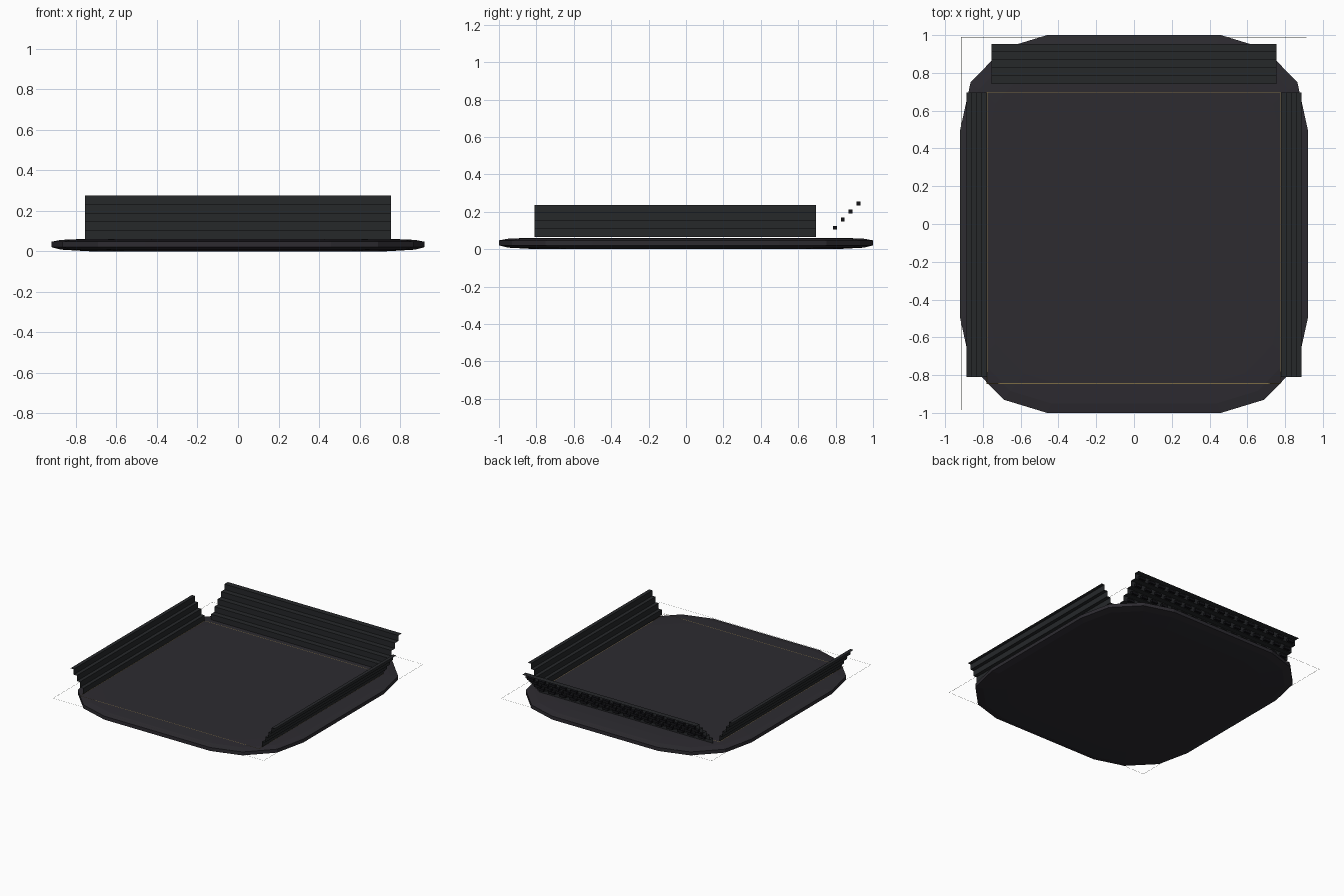
import bpy

if "Cube" in bpy.data.objects:
    bpy.data.objects.remove(bpy.data.objects["Cube"])


def material(name, rgb):
    m = bpy.data.materials.new(name)
    m.diffuse_color = (*rgb, 1)
    m.use_nodes = True
    m.node_tree.nodes["Principled BSDF"].inputs["Base Color"].default_value = m.diffuse_color
    return m


DARK = material("dark_floor", (0.026, 0.024, 0.030))
STEP = material("dark_steps", (0.019, 0.021, 0.023))
SEAT = material("black_seats", (0.006, 0.006, 0.008))
GOLD = material("gold_line", (0.20, 0.15, 0.06))
PALE = material("pale_line", (0.32, 0.36, 0.30))


def make(name, verts, faces, mat):
    me = bpy.data.meshes.new(name)
    me.from_pydata(verts, [], faces)
    me.update()
    me.materials.append(mat)
    ob = bpy.data.objects.new(name, me)
    bpy.context.collection.objects.link(ob)
    return ob


# Floor slab: rounded outline, thinning slightly towards the rim
quarter = [(0.92, 0.50), (0.865, 0.75), (0.69, 0.93), (0.46, 1.0)]
outline = (quarter + [(-x, y) for x, y in reversed(quarter)]
           + [(-x, -y) for x, y in quarter]
           + [(x, -y) for x, y in reversed(quarter)])
n = len(outline)
loops = [(0.80, 0.0), (0.95, 0.008), (1.0, 0.02), (1.0, 0.047), (0.95, 0.056), (0.85, 0.06)]
verts = [(x * s, y * s, z) for s, z in loops for x, y in outline]
faces = [(k * n + i, k * n + (i + 1) % n, (k + 1) * n + (i + 1) % n, (k + 1) * n + i)
         for k in range(len(loops) - 1) for i in range(n)]
faces += [tuple(reversed(range(n))), tuple(range((len(loops) - 1) * n, len(loops) * n))]
make("floor_slab", verts, faces, DARK)


# Thin boundary lines on the floor
def frame(name, x0, x1, y0, y1, z, w, mat):
    outer = [(x0, y0, z), (x1, y0, z), (x1, y1, z), (x0, y1, z)]
    inner = [(x0 + w, y0 + w, z), (x1 - w, y0 + w, z), (x1 - w, y1 - w, z), (x0 + w, y1 - w, z)]
    make(name, outer + inner,
         [(i, (i + 1) % 4, 4 + (i + 1) % 4, 4 + i) for i in range(4)], mat)


frame("inner_line", -0.78, 0.776, -0.846, 0.70, 0.0615, 0.004, GOLD)
frame("outer_line", -0.916, 0.914, -0.986, 0.99, 0.06, 0.002, PALE)


# Stepped stands: sheet staircases, riser first
def stand(name, start, z0, depth, rise, count, a, b, place):
    prof = [(start, z0)]
    for i in range(count):
        prof.append((start + i * depth, z0 + (i + 1) * rise))
        prof.append((start + (i + 1) * depth, z0 + (i + 1) * rise))
    v = [place(t, d, z) for d, z in prof for t in (a, b)]
    f = [(2 * i, 2 * i + 1, 2 * i + 3, 2 * i + 2) for i in range(len(prof) - 1)]
    make(name, v, f, STEP)


stand("back_stand", 0.742, 0.06, 0.042, 0.043, 5, -0.755, 0.755,
      lambda t, d, z: (t, d, z))
for side, s in (("right", 1), ("left", -1)):
    stand(side + "_stand", 0.777, 0.064, 0.0275, 0.043, 4, -0.81, 0.695,
          lambda t, d, z, s=s: (s * d, t, z))

# Small seat blocks hidden behind each riser of the back stand
BOX = [(0, 3, 2, 1), (4, 5, 6, 7), (0, 1, 5, 4), (1, 2, 6, 5), (2, 3, 7, 6), (3, 0, 4, 7)]
COUNT = 16
pitch = 1.49 / COUNT
v, f = [], []
for row in range(1, 5):
    y = 0.742 + row * 0.042 + 0.002
    z = 0.06 + row * 0.043 + 0.002
    for i in range(COUNT):
        x = -0.745 + (i + 0.5) * pitch
        o = len(v)
        for zz in (z, z + 0.02):
            v += [(x - 0.027, y, zz), (x + 0.027, y, zz),
                  (x + 0.027, y + 0.02, zz), (x - 0.027, y + 0.02, zz)]
        f += [tuple(o + k for k in q) for q in BOX]
make("seat_blocks", v, f, SEAT)
